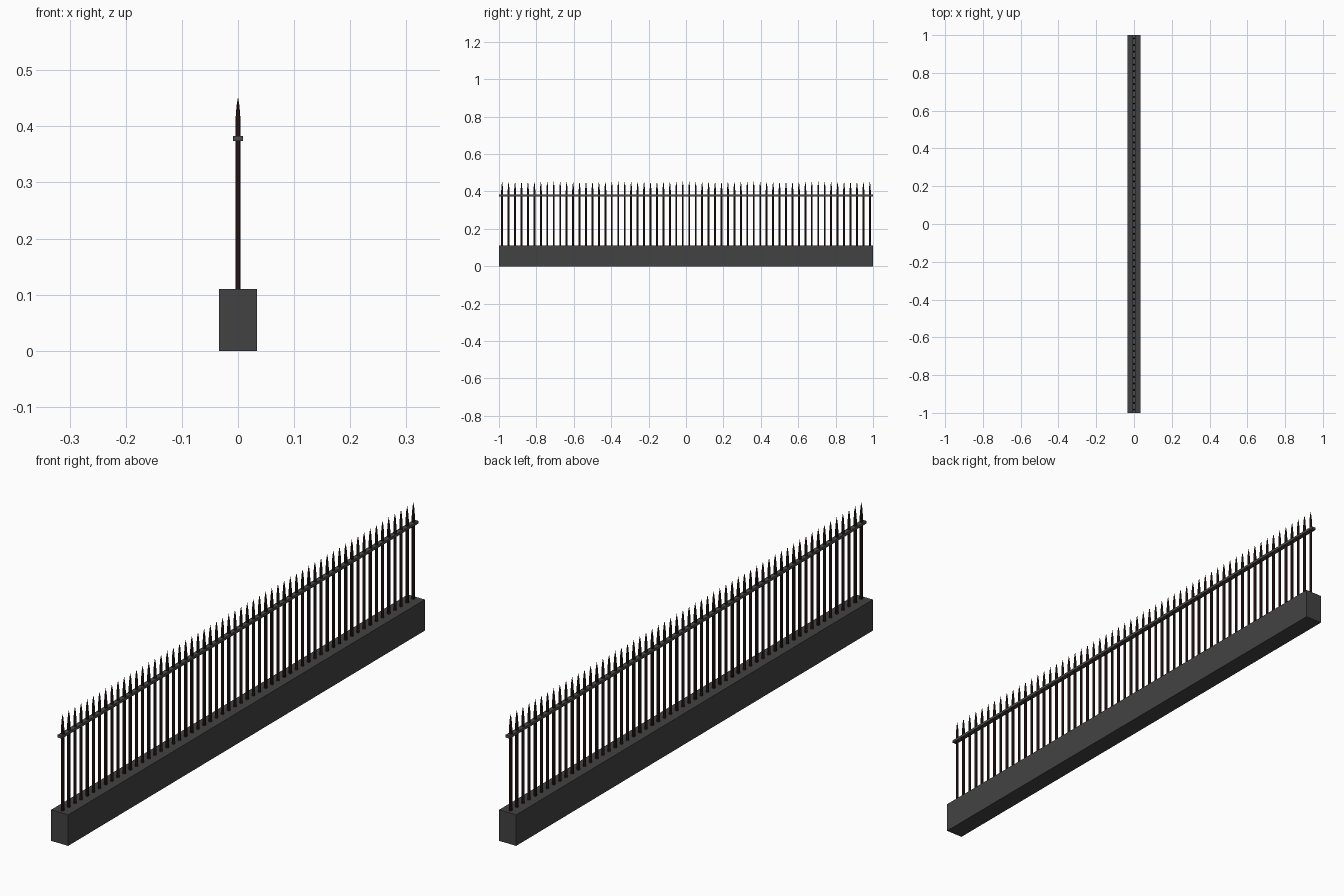
import bpy, bmesh, math

if "Cube" in bpy.data.objects:
    bpy.data.objects.remove(bpy.data.objects["Cube"])


def material(name, rgb):
    m = bpy.data.materials.new(name)
    m.diffuse_color = (*rgb, 1)
    m.use_nodes = True
    m.node_tree.nodes["Principled BSDF"].inputs["Base Color"].default_value = m.diffuse_color
    return m


stone = material("dark_stone", (0.055, 0.055, 0.055))
steel = material("rail_grey", (0.07, 0.07, 0.07))
rust = material("dark_red_iron", (0.03, 0.011, 0.011))


def box(name, size, z, mat):
    bpy.ops.mesh.primitive_cube_add(size=1, location=(0, 0, z))
    ob = bpy.context.object
    ob.name = name
    ob.scale = size
    bpy.ops.object.transform_apply(location=False, rotation=False, scale=True)
    ob.data.materials.append(mat)
    return ob


# Low wall and the rail that ties the pickets together
box("base_wall", (0.067, 2.0, 0.11), 0.055, stone)
box("top_rail", (0.017, 2.0, 0.009), 0.378, steel)

# Pickets: round bars with a tapering spear tip
COUNT, FIRST, LAST, SIDES = 58, -0.983, 0.983, 8
PROFILE = [(0.0053, 0.108), (0.0053, 0.405), (0.0042, 0.420), (0.0030, 0.435)]
TIP_Z = 0.453


def add_picket(bm, y):
    rings = []
    for r, z in PROFILE:
        rings.append([bm.verts.new((r * math.cos(a), y + r * math.sin(a), z))
                      for a in (math.tau * (i + 0.5) / SIDES for i in range(SIDES))])
    tip = bm.verts.new((0, y, TIP_Z))
    bm.faces.new(rings[0][::-1])
    for i in range(SIDES):
        j = (i + 1) % SIDES
        for lo, hi in zip(rings, rings[1:]):
            bm.faces.new((lo[i], lo[j], hi[j], hi[i]))
        bm.faces.new((rings[-1][i], rings[-1][j], tip))


bm = bmesh.new()
for k in range(COUNT):
    add_picket(bm, FIRST + (LAST - FIRST) * k / (COUNT - 1))
mesh = bpy.data.meshes.new("pickets")
bm.to_mesh(mesh)
bm.free()
mesh.materials.append(rust)
pickets = bpy.data.objects.new("pickets", mesh)
bpy.context.collection.objects.link(pickets)
